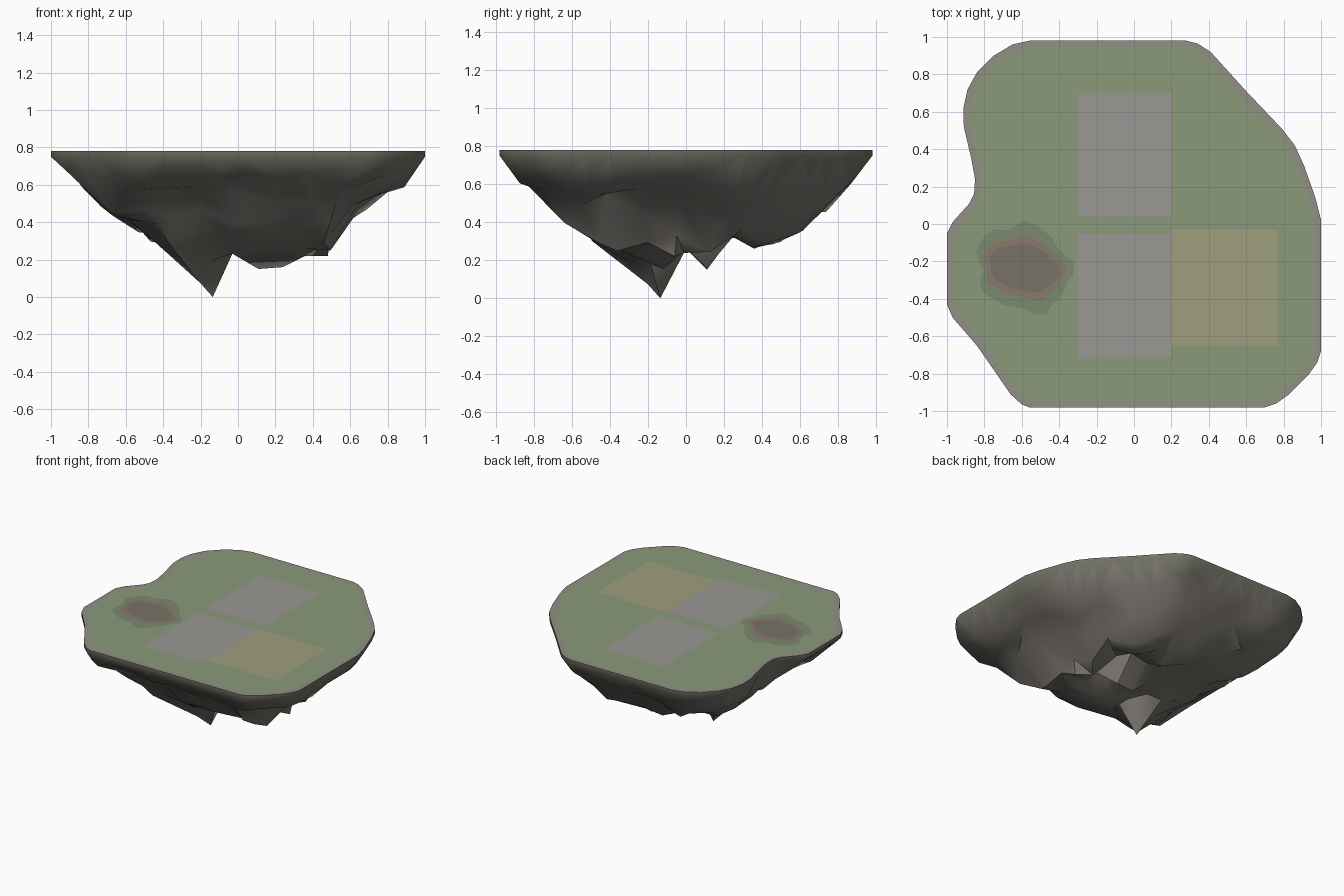
import bpy, bmesh, math, random
from mathutils import Vector, noise
from mathutils.geometry import delaunay_2d_cdt

if "Cube" in bpy.data.objects:
    bpy.data.objects.remove(bpy.data.objects["Cube"])

random.seed(4)
TOP, LIP = 0.78, 0.75
TIP = Vector((-0.135, -0.135))

OUTLINE = [(-.56, .98), (.28, .98), (.34, .965), (.41, .92), (.6, .71), (.79, .51), (.86, .42),
           (.91, .31), (.97, .14), (1, .02), (1, -.68), (.98, -.74), (.93, -.81), (.83, -.91), (.76, -.96),
           (.7, -.98), (-.56, -.98), (-.6, -.965), (-.66, -.91), (-.75, -.78), (-.84, -.65), (-.97, -.5),
           (-1, -.43), (-1, -.05), (-.97, .01), (-.88, .11), (-.855, .16), (-.85, .24), (-.87, .35),
           (-.91, .52), (-.912, .62), (-.89, .72), (-.84, .81), (-.75, .9), (-.65, .96)]
# underside depth profiles: along x, along y, and from tip (0) to edge (1)
FX = [(-1, .75), (-.87, .63), (-.76, .5), (-.5, .31), (-.4, .26), (-.25, .13), (-.135, 0), (-.04, .19),
      (.02, .2), (.11, .15), (.24, .16), (.35, .22), (.48, .22), (.58, .38), (.67, .46), (.85, .53), (1, .75)]
GY = [(-.98, .75), (-.87, .6), (-.7, .5), (-.63, .38), (-.57, .36), (-.38, .2), (-.25, .12), (-.135, 0),
      (0, .22), (.11, .14), (.18, .25), (.28, .31), (.36, .26), (.48, .29), (.6, .33), (.73, .44),
      (.85, .58), (.98, .75)]
RS = [(0, 0), (.4, .1), (.6, .2), (.75, .36), (.9, .57), (1, .75)]


def lerp(table, v):
    for (a, za), (b, zb) in zip(table, table[1:]):
        if v <= b:
            return za + (zb - za) * max(0, v - a) / (b - a)
    return table[-1][1]


def resample(step):
    pts = []
    for a, b in zip(OUTLINE, OUTLINE[1:] + OUTLINE[:1]):
        a, b = Vector(a), Vector(b)
        n = max(1, round((b - a).length / step))
        pts += [a.lerp(b, i / n) for i in range(n)]
    return pts


def material(name, rgb):
    m = bpy.data.materials.new(name)
    m.diffuse_color = (*rgb, 1)
    m.use_nodes = True
    m.node_tree.nodes["Principled BSDF"].inputs["Base Color"].default_value = m.diffuse_color
    return m


def finish(name, bm, *mats, smooth=None):
    me = bpy.data.meshes.new(name)
    bm.to_mesh(me)
    bm.free()
    ob = bpy.data.objects.new(name, me)
    bpy.context.collection.objects.link(ob)
    for m in mats:
        me.materials.append(m)
    if smooth:
        bpy.ops.object.select_all(action='DESELECT')
        ob.select_set(True)
        bpy.context.view_layer.objects.active = ob
        bpy.ops.object.shade_smooth_by_angle(angle=math.radians(smooth))
    return ob


def patch(name, pts, z, mat):
    bm = bmesh.new()
    f = bm.faces.new([bm.verts.new((x, y, z)) for x, y in pts])
    f.normal_update()
    if f.normal.z < 0:
        f.normal_flip()
    finish(name, bm, mat)


rock = material("rock", (.195, .18, .16))
moss = material("mossy rock", (.165, .165, .13))
edge_mat = material("edge soil", (.29, .275, .24))
grass = material("grass", (.255, .32, .195))
shade = material("shaded grass", (.2, .255, .16))
paving = material("paving", (.32, .315, .295))
straw = material("dry field", (.34, .345, .2))
red_soil = material("red soil", (.25, .195, .145))
soil = material("soil", (.19, .17, .135))

# rocky underside: rings of points outside, hand-placed ridges and gullies in the middle
rim = resample(.15)
n = len(rim)
points = [(p, 1.0) for p in rim]
for s, step in ((.92, 1), (.8, 2), (.68, 2), (.56, 2), (.45, 3)):
    for i in range(0, n, step):
        t = s + random.uniform(-.03, .03)
        points.append((TIP.lerp(rim[i], t), t))
points.append((TIP, 0))
gullies = [(-.03, -.3), (-.03, -.2), (-.03, -.1), (-.02, 0), (-.12, 0), (-.25, 0), (.1, 0), (.22, 0), (.34, 0),
           (0, .12), (0, .24), (-.28, -.12), (-.15, -.3), (-.2, .22), (.1, .24), (.24, .26), (.38, .2)]
peaks = [(.11, .11), (.24, .11), (.48, -.06), (.36, -.08), (.05, .36), (.2, .46), (-.06, .5), (.11, -.12),
         (.24, -.12), (-.2, -.2)]
points += [(Vector(p), .3) for p in gullies + peaks]
vs, _, faces, *_ = delaunay_2d_cdt([p for p, s in points], [(i, (i + 1) % n) for i in range(n)],
                                   [], 1, 1e-5)
bm = bmesh.new()
verts = []
for i, (x, y) in enumerate(vs):
    s = points[i][1]
    z = max(lerp(FX, x), lerp(GY, y), lerp(RS, s) if s > .4 else 0)
    if .4 < s < .86:
        z += .19 * abs(noise.noise((x * 3.6, y * 3.6, 1.7)))
    elif s == .3 and i < len(points) - len(peaks):
        z += .04
    verts.append(bm.verts.new((x, y, LIP if i < n else min(z, LIP - .05))))
for f in faces:
    bm.faces.new([verts[i] for i in reversed(f)])
# upright lip
lip = [bm.verts.new((v.co.x, v.co.y, TOP)) for v in verts[:n]]
for i in range(n):
    j = (i + 1) % n
    bm.faces.new((verts[i], verts[j], lip[j], lip[i]))
bm.normal_update()
for f in bm.faces:
    c = f.calc_center_median()
    f.material_index = int(c.z > .66)
    out = Vector((c.x - TIP.x, c.y - TIP.y, 0)) if abs(f.normal.z) < .01 else Vector((0, 0, -1))
    if f.normal.dot(out) < 0:
        f.normal_flip()
finish("rock_underside", bm, rock, moss, smooth=45)

# flat grassy top with a soil border
bm = bmesh.new()
top = bm.faces.new([bm.verts.new((p.x, p.y, TOP)) for p in rim])
top.normal_update()
if top.normal.z < 0:
    top.normal_flip()
border = bmesh.ops.inset_region(bm, faces=[top], thickness=.035, use_boundary=True)["faces"]
for f in border:
    f.material_index = 1
finish("grass_top", bm, grass, edge_mat)


# rectangular ground plots
def plot(name, x0, x1, y0, y1, mat):
    patch(name, [(x0, y0), (x1, y0), (x1, y1), (x0, y1)], TOP + .001, mat)


plot("back_paving", -.3, .2, .04, .7, paving)
plot("front_paving", -.3, .2, -.71, -.05, paving)
plot("dry_field", .2, .77, -.65, -.03, straw)


# irregular bare earth patch
def blob(name, rx, ry, wobble, z, mat):
    pts = []
    for i in range(28):
        a = math.tau * i / 28
        r = 1 + wobble * math.sin(5 * a + 1) + wobble * .6 * math.sin(9 * a)
        pts.append((-.59 + rx * r * math.cos(a), -.235 + ry * r * math.sin(a) - .12 * rx * math.cos(a)))
    patch(name, pts, z, mat)


blob("earth_shadow", .25, .235, .08, TOP + .001, shade)
blob("earth_rim", .215, .165, .06, TOP + .002, red_soil)
blob("earth_centre", .185, .125, .03, TOP + .003, soil)
